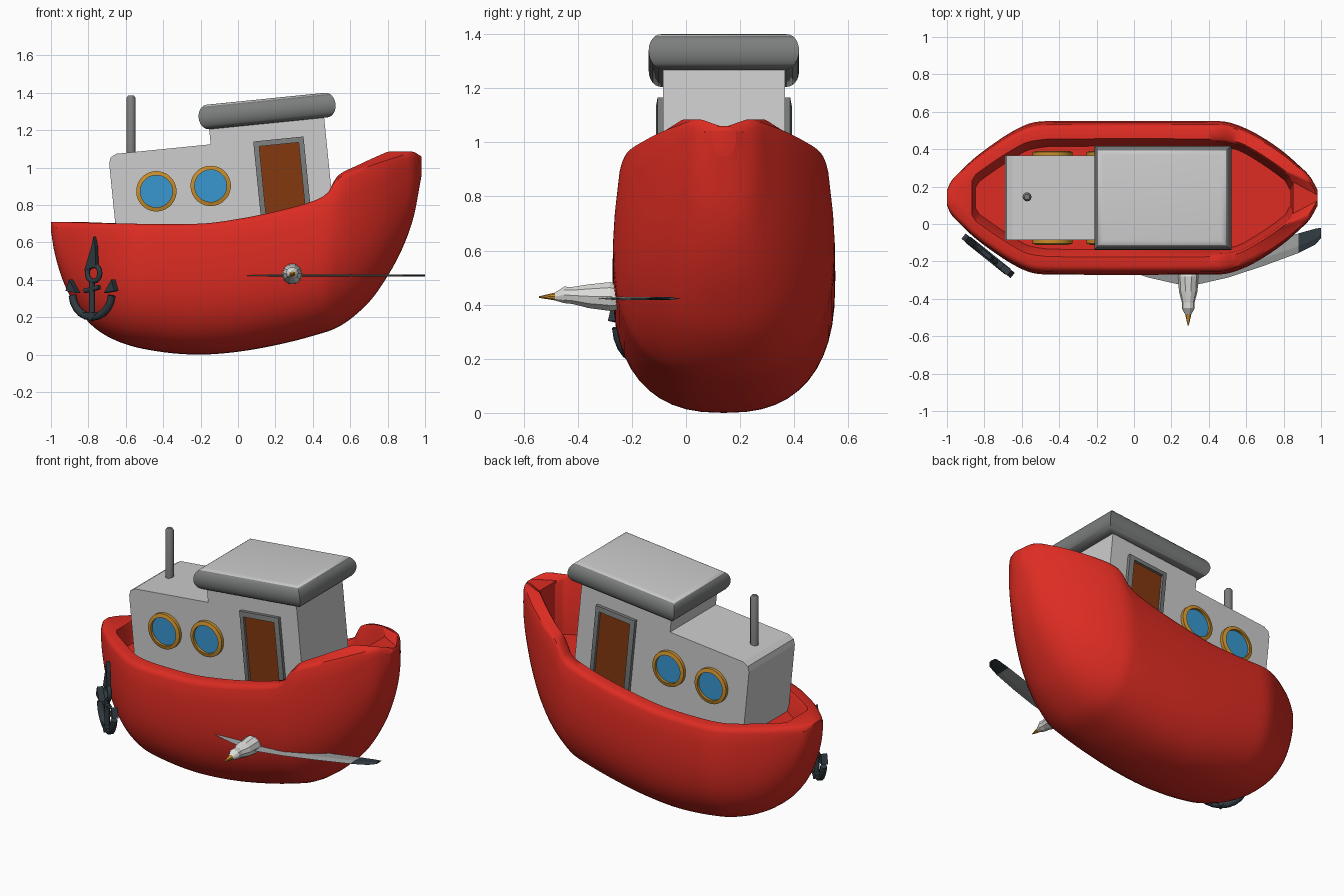
import bpy, bmesh, math
from mathutils import Matrix, Vector

if "Cube" in bpy.data.objects:
    bpy.data.objects.remove(bpy.data.objects["Cube"])

MID = 0.14  # y of the boat's centreline


def material(name, *rgb):
    m = bpy.data.materials.new(name)
    m.use_nodes = True
    m.diffuse_color = (*rgb, 1)
    m.node_tree.nodes["Principled BSDF"].inputs["Base Color"].default_value = (*rgb, 1)
    return m


RED = material("hull red", 0.72, 0.025, 0.016)
PALE = material("cabin pale grey", 0.61, 0.61, 0.61)
GREY = material("trim grey", 0.2, 0.21, 0.205)
BRASS = material("brass yellow", 0.58, 0.27, 0.025)
BLUE = material("glass blue", 0.04, 0.31, 0.64)
BROWN = material("door brown", 0.23, 0.04, 0.005)
SLATE = material("dark slate", 0.03, 0.043, 0.053)
WHITE = material("feather white", 0.72, 0.72, 0.7)
WING = material("wing grey", 0.33, 0.34, 0.34)


def finish(name, bm, mats, smooth=None, rule=None, matrix=None):
    """Turn a bmesh into a named object with colours chosen by rule."""
    bmesh.ops.remove_doubles(bm, verts=bm.verts, dist=1e-5)
    bmesh.ops.recalc_face_normals(bm, faces=bm.faces)
    if rule:
        for f in bm.faces:
            f.material_index = rule(f)
    if matrix:
        bm.transform(matrix)
    me = bpy.data.meshes.new(name)
    bm.to_mesh(me)
    bm.free()
    for m in mats:
        me.materials.append(m)
    ob = bpy.data.objects.new(name, me)
    bpy.context.collection.objects.link(ob)
    if smooth:
        bpy.ops.object.select_all(action="DESELECT")
        ob.select_set(True)
        bpy.context.view_layer.objects.active = ob
        bpy.ops.object.shade_smooth_by_angle(angle=math.radians(smooth))
    return ob


def stack(name, loops, mats, **kw):
    """Skin a series of equal loops and cap both ends."""
    bm = bmesh.new()
    rows = [[bm.verts.new(p) for p in loop] for loop in loops]
    n = len(rows[0])
    for a, b in zip(rows, rows[1:]):
        for i in range(n):
            j = (i + 1) % n
            bm.faces.new((a[i], a[j], b[j], b[i]))
    bm.faces.new(rows[0])
    bm.faces.new(rows[-1])
    return finish(name, bm, mats, **kw)


def curve_at(table, x):
    """Smooth interpolation through (x, value) pairs."""
    x = min(max(x, table[0][0]), table[-1][0])
    i = 0
    while i < len(table) - 2 and x > table[i + 1][0]:
        i += 1

    def slope(k):
        a, b = table[max(k - 1, 0)], table[min(k + 1, len(table) - 1)]
        return (b[1] - a[1]) / (b[0] - a[0])
    (x0, y0), (x1, y1) = table[i], table[i + 1]
    h = x1 - x0
    t = (x - x0) / h
    return (y0 * (1 + 2 * t) * (1 - t) ** 2 + y1 * t * t * (3 - 2 * t)
            + h * t * (1 - t) * (slope(i) * (1 - t) - slope(i + 1) * t))


# Hull: U-shaped sections between keel and sheer line, folded over the rim to a deck
sheer = [(-1, .71), (-.6, .7), (-.2, .7), (0, .725), (.2, .765), (.4, .82), (.48, .865),
         (.52, .93), (.56, .965), (.7, 1.015), (.85, 1.065), (.93, 1.085), (.98, 1.06)]
keel = [(-1, .66), (-.98, .54), (-.93, .38), (-.85, .235), (-.75, .13), (-.6, .055), (-.4, .013),
        (-.2, 0), (0, .015), (.2, .05), (.4, .1), (.55, .155), (.7, .28), (.8, .42), (.88, .57),
        (.94, .74), (.98, .95)]
beam = [(-1, .04), (-.98, .085), (-.93, .14), (-.85, .215), (-.75, .29), (-.65, .355), (-.55, .4),
        (-.45, .41), (.42, .41), (.5, .405), (.6, .37), (.7, .315), (.8, .245), (.88, .175),
        (.94, .115), (.98, .045)]
well = [(-.865, .08), (-.84, .115), (-.6, .27), (-.5, .295), (-.4, .3), (.4, .3), (.5, .295),
        (.6, .265), (.82, .12), (.85, .07)]


def half_section(x):
    top, low, w = curve_at(sheer, x), curve_at(keel, x), curve_at(beam, x)
    h = top - low
    pts = []
    for k in range(13):
        a = math.pi / 2 * k / 12
        pts.append((x, w * math.sin(a) ** 0.8, low + 0.7 * h * (1 - math.cos(a) ** 0.8)))
    r = min(0.03, 0.25 * h)
    lip = w * 0.96
    pts += [(x, w * 0.985, low + 0.84 * h), (x, lip, top - r), (x, lip - 0.3 * r, top - 0.3 * r),
            (x, lip - r, top)]
    xi = x if abs(x) < 0.5 else math.copysign(0.5 + (abs(x) - 0.5) * 0.73, x)
    wi = curve_at(well, xi)
    deck = 0.66 + 0.09 * xi
    pts += [(xi, wi + 0.015, top), (xi, wi, top - 0.02), (xi * 0.98, wi - 0.025, deck), (xi * 0.98, 0, deck)]
    return pts


bm = bmesh.new()
sections = [half_section(-0.01 - 0.99 * math.cos(math.pi * i / 90)) for i in range(91)]
sides = [[[bm.verts.new((x, MID + s * y, z)) for x, y, z in sec] for sec in sections] for s in (1, -1)]
for grid in sides:
    for a, b in zip(grid, grid[1:]):
        for k in range(len(a) - 1):
            bm.faces.new((a[k], a[k + 1], b[k + 1], b[k]))
for e in (0, -1):  # close stern and bow between the two halves
    p, q = sides[0][e], sides[1][e]
    for k in range(len(p) - 1):
        bm.faces.new((p[k], p[k + 1], q[k + 1], q[k]))
finish("hull", bm, [RED], smooth=50)

# Cabin parts share one slightly pitched frame
PITCH = Matrix.Translation((0, MID, 1)) @ Matrix.Rotation(-0.1, 4, "Y")
HALF = 0.225
outline = [(-.683, -.4), (-.683, .09), (-.672, .122), (-.64, .138), (-.133, .138),
           (-.133, .25), (.485, .25), (.485, -.4)]
stack("cabin", [[(u, y, v) for u, v in outline] for y in (-HALF, HALF)], [PALE], matrix=PITCH)


def rect(u0, u1, v0, v1):
    return [(u0, v0), (u1, v0), (u1, v1), (u0, v1)]


# Roof slab with a half-round edge and a pale top
roof = []
for k in range(13):
    a = math.pi * (k / 12 - 0.5)
    d = 0.05 * math.cos(a)
    roof.append([(x, y, 0.285 + 0.066 * math.sin(a))
                 for x, y in rect(-.133 - d, .503 + d, -.228 - d, .228 + d)])
stack("roof", roof, [GREY, PALE], smooth=40, matrix=PITCH,
      rule=lambda f: int(len(f.verts) == 4 and f.normal.z > 0.8 and f.calc_center_median().z > 0.33))


def circle(u, v, r, n=32):
    return [(u + r * math.cos(2 * math.pi * i / n), v + r * math.sin(2 * math.pi * i / n)) for i in range(n)]


def fitting(name, outer, inner, mats, s):
    """Raised frame with a recessed panel on the cabin side s."""
    steps = [(outer, -0.01), (outer, 0.02), (inner, 0.026), (inner, 0.01)]
    loops = [[(u, s * (HALF + d), v) for u, v in shape] for shape, d in steps]
    panel = HALF + 0.012
    stack(name, loops, mats, smooth=30, matrix=PITCH,
          rule=lambda f: int(all(abs(v.co.y) < panel and abs(v.co.y) > HALF for v in f.verts)))


for s, side in ((-1, "right"), (1, "left")):
    for place, u in (("aft", -.447), ("fore", -.155)):
        fitting(f"{place}_porthole_{side}", circle(u, -.083, .108), circle(u, -.083, .086), [BRASS, BLUE], s)
    fitting(f"door_{side}", rect(.095, .365, -.36, .13), rect(.124, .336, -.34, .101), [GREY, BROWN], s)

# Chimney pipe
stack("chimney", [[(x, y, z) for x, y in circle(-.572, MID + .005, r, 12)]
                  for z, r in ((1.0, .024), (1.372, .024), (1.385, .015))], [GREY], smooth=40)

# Anchor hanging along the stern quarter
ALONG = Vector((.78, -.625, 0))
OUT = Vector((-.625, -.78, 0))
BASE = Vector((-.78, -.17, 0))


def hang(a, h, d=0.0):
    return BASE + ALONG * a + OUT * d + Vector((0, 0, h))


def bar(name, path, width, closed=False):
    """Tube along a path of (across, height) points."""
    cu = bpy.data.curves.new(name, "CURVE")
    cu.dimensions = "3D"
    cu.bevel_depth = width
    cu.bevel_resolution = 1
    cu.use_fill_caps = True
    sp = cu.splines.new("POLY")
    sp.points.add(len(path) - 1)
    for p, (a, h) in zip(sp.points, path):
        p.co = (*hang(a, h), 1)
    sp.use_cyclic_u = closed
    cu.materials.append(SLATE)
    bpy.context.collection.objects.link(bpy.data.objects.new(name, cu))


def plate(name, shape, t):
    stack(name, [[hang(a, h, d) for a, h in shape] for d in (-t, t)], [SLATE])


bar("anchor_shank", [(0, .2), (0, .39)], .016)
bar("anchor_ring", circle(.01, .435, .043, 16), .014, True)
bar("anchor_stock", [(-.05, .34), (.05, .36)], .014)
plate("anchor_rope", [(-.045, .45), (.035, .47), (.03, .58), (.018, .63), (.005, .58)], .012)
plate("anchor_crown", [(-.05, .225), (0, .18), (.05, .225)], .02)
for s, side in ((-1, "aft"), (1, "fore")):
    arc = [(s * .135 * math.sin(t * .3), .325 - .125 * math.cos(t * .3)) for t in range(6)]
    bar(f"anchor_arm_{side}", arc, .021)
    plate(f"anchor_fluke_{side}", [(s * .095, .33), (s * .168, .34), (s * .145, .40)], .018)

# Seabird flying beside the hull
BIRD = .29
body = [(-.12, .41, .03, .01), (-.22, .423, .045, .04), (-.28, .43, .054, .056), (-.36, .431, .05, .046),
        (-.42, .434, .034, .033), (-.45, .436, .034, .032), (-.485, .43, .016, .015), (-.543, .428, .003, .003)]
stack("bird_body", [[(BIRD + x * rx, y, z + q * rz) for x, q in circle(0, 0, 1, 10)]
                    for y, z, rx, rz in body], [WHITE, BRASS],
      rule=lambda f: int(f.calc_center_median().y < -.49))

wing = [(.02, -.33, -.19), (.21, -.287, -.15), (.4, -.225, -.11), (.59, -.155, -.05),
        (.68, -.11, -.025), (.71, -.075, -.02)]
for s, side in ((-1, "right"), (1, "left")):
    loops = []
    for d, lead, trail in wing:
        x, m = BIRD + s * d, lead * 0.65 + trail * 0.35
        loops.append([(x, lead, .422), (x, m, .428), (x, trail, .422), (x, m, .418)])
    stack(f"bird_wing_{side}", loops, [WING, SLATE],
          rule=lambda f: int(abs(f.calc_center_median().x - BIRD) > .58))
